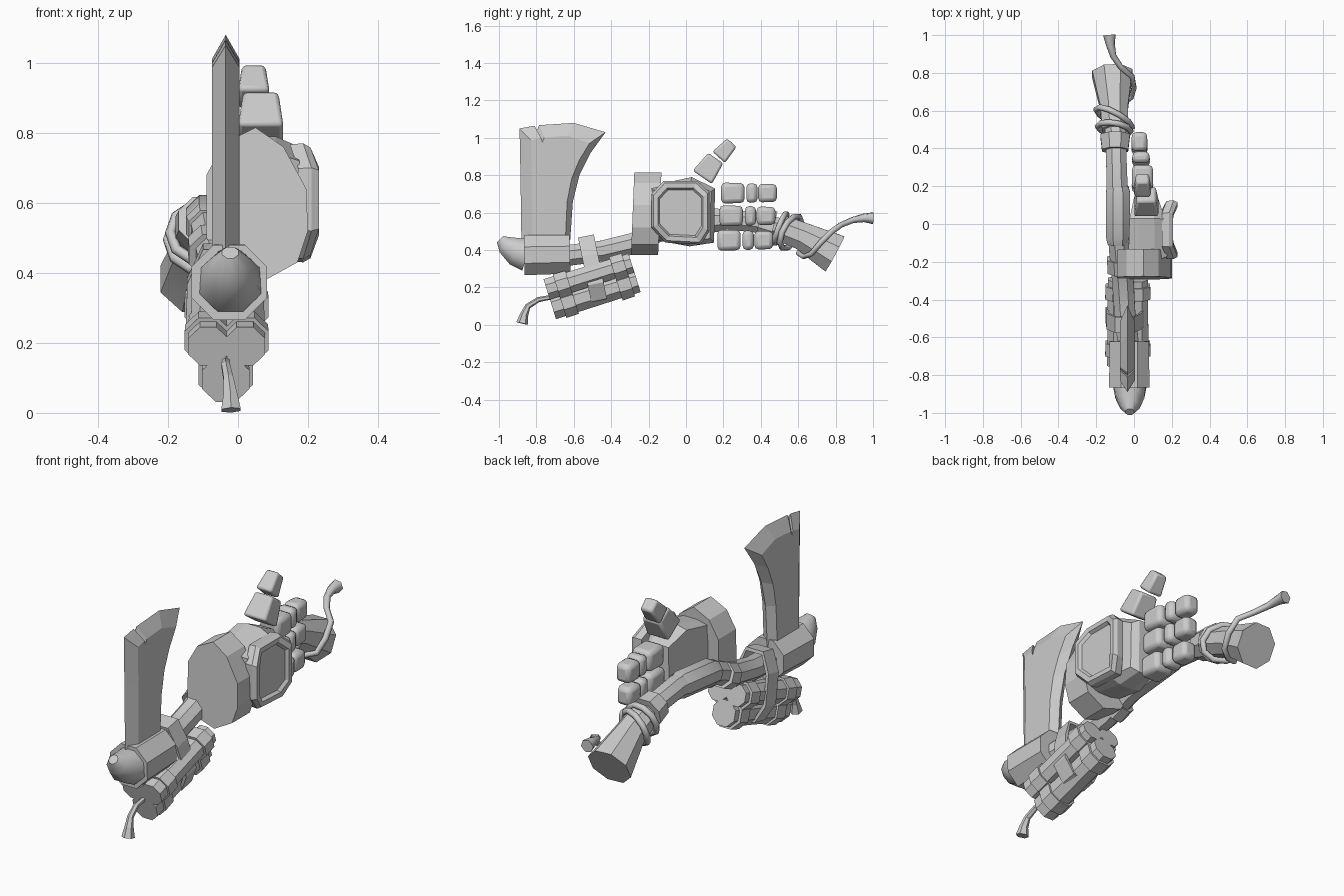
import bpy, bmesh, math
from mathutils import Vector as V

if "Cube" in bpy.data.objects:
    bpy.data.objects.remove(bpy.data.objects["Cube"])

grey = bpy.data.materials.new("plain grey")
grey.use_nodes = True
grey.diffuse_color = (0.6, 0.6, 0.6, 1)
grey.node_tree.nodes["Principled BSDF"].inputs["Base Color"].default_value = grey.diffuse_color
X = V((1, 0, 0))


def finish(name, bm, bevel=0, smooth=0, segments=1):
    bmesh.ops.recalc_face_normals(bm, faces=bm.faces)
    mesh = bpy.data.meshes.new(name)
    bm.to_mesh(mesh)
    bm.free()
    mesh.materials.append(grey)
    ob = bpy.data.objects.new(name, mesh)
    bpy.context.collection.objects.link(ob)
    if bevel:
        mod = ob.modifiers.new("bevel", "BEVEL")
        mod.width, mod.segments = bevel, segments
    if smooth:
        bpy.ops.object.select_all(action="DESELECT")
        ob.select_set(True)
        bpy.context.view_layer.objects.active = ob
        bpy.ops.object.shade_smooth_by_angle(angle=math.radians(smooth))
    return ob


def loft(name, rings, closed=False, **kw):
    """Skin a list of equal-length rings of points and cap the ends."""
    bm = bmesh.new()
    rows = [[bm.verts.new(p) for p in r] for r in rings]
    n = len(rows[0])
    pairs = list(zip(rows, rows[1:])) + ([(rows[-1], rows[0])] if closed else [])
    for a, b in pairs:
        for i in range(n):
            bm.faces.new((a[i], a[(i + 1) % n], b[(i + 1) % n], b[i]))
    if not closed:
        bm.faces.new(rows[0])
        bm.faces.new(rows[-1])
    return finish(name, bm, **kw)


def tube(name, stations, sides=8, flat=1, turn=0.5, **kw):
    """Stations are (x, y, z, radius), running mostly along y and z."""
    pts = [V(s[:3]) for s in stations]
    rings = []
    for i, s in enumerate(stations):
        t = (pts[min(i + 1, len(pts) - 1)] - pts[max(i - 1, 0)]).normalized()
        up = X.cross(t).normalized()
        side = t.cross(up)
        angles = [math.tau * (k + turn) / sides for k in range(sides)]
        rings.append([pts[i] + s[3] * (side * math.cos(a) + up * flat * math.sin(a)) for a in angles])
    return loft(name, rings, **kw)


def rope(name, points, radii, closed=False):
    """A thin six-sided cord swept along a path."""
    cu = bpy.data.curves.new(name, "CURVE")
    cu.dimensions = "3D"
    cu.bevel_depth, cu.bevel_resolution, cu.use_fill_caps = 1, 1, True
    sp = cu.splines.new("POLY")
    sp.points.add(len(points) - 1)
    sp.use_cyclic_u = closed
    for p, co, r in zip(sp.points, points, radii):
        p.co, p.radius = (*co, 1), r
    cu.materials.append(grey)
    ob = bpy.data.objects.new(name, cu)
    bpy.context.collection.objects.link(ob)
    return ob


def block(name, centre, size, tilt=0, taper=1, bevel=0.022):
    """A rounded box, tapered along its local y and tilted about x."""
    bm = bmesh.new()
    bmesh.ops.create_cube(bm, size=1)
    for v in bm.verts:
        if v.co.y > 0:
            v.co.x *= taper
            v.co.z *= taper
        v.co *= V(size)
    ob = finish(name, bm, bevel=bevel, smooth=50, segments=2)
    ob.location, ob.rotation_euler.x = centre, math.radians(tilt)
    return ob


# Handle, flared butt and collars
tube("handle", [(-.03, -.64, .37, .06), (-.05, -.45, .395, .06), (-.06, -.28, .435, .062),
                (-.075, -.13, .51, .062), (-.085, .05, .55, .064), (-.09, .22, .565, .06),
                (-.095, .4, .545, .058), (-.1, .55, .5, .06)], smooth=40)
tube("handle_butt", [(-.1, .5, .52, .075), (-.105, .62, .475, .08), (-.115, .795, .38, .115)], smooth=40)
tube("butt_collar", [(-.1, .39, .55, .075), (-.1, .47, .53, .085)])
tube("front_collar", [(-.075, -.25, .45, .07), (-.08, -.18, .48, .068)])
tube("grip_wrap", [(-.085, -.1, .525, .06), (-.085, -.07, .535, .068),
                   (-.085, .17, .56, .068), (-.085, .2, .563, .06)], smooth=40)

# Blade socket and upturned pommel
tube("blade_socket", [(-.025, -.865, .373, .116), (-.025, -.62, .378, .112)], smooth=0)
tube("pommel", [(-.022, -.85, .375, .096), (-.022, -.91, .393, .083),
                (-.022, -.965, .428, .055), (-.022, -.995, .458, .025)], smooth=50)

# Blade: sharp outline with raised cheeks
edge = [(-.88, .44), (-.885, .8), (-.89, 1.05), (-.81, 1.065), (-.8, 1.035), (-.785, 1.068), (-.6, 1.08),
        (-.43, 1.03), (-.51, .92), (-.57, .8), (-.605, .66), (-.62, .44)]


def cheek(x):
    return [(x, -.7 + (y + .7) * .68, min(z, .7 + (z - .7) * .82 if z > .5 else z)) for y, z in edge]


loft("blade", [cheek(.004), [(-.035, y, z) for y, z in edge], cheek(-.074)])

# Gauntlet cuff
cuff = [(-.09, .5), (-.09, .68), (-.04, .77), (.05, .815), (.13, .76), (.195, .64),
        (.2, .52), (.17, .43), (.07, .375), (-.04, .41)]
loft("cuff", [[(x, y + (z - .6) * .04, z) for x, z in cuff] for y in (-.285, -.14)])

# Palm, tapering in thickness toward the fingers
palm = [(-.2, .46), (-.2, .74), (.03, .79), (.155, .73), (.15, .44), (.02, .42)]


def palm_side(x, shrink, slope):
    return [(x - slope * max(y, 0), .0 + y * shrink, .6 + (z - .6) * shrink) for y, z in palm]


loft("palm", [palm_side(-.03, .92, -.2), palm_side(.03, 1, 0), palm_side(.11, 1, .1), palm_side(.175, .86, .3)])

# Knuckle plate with a recessed centre
octagon = [(-.12, .77), (.06, .77), (.125, .71), (.125, .5), (.08, .43), (-.11, .44), (-.185, .52), (-.185, .7)]


def plate_ring(x, s):
    return [(x + (.012 if abs(z - .6) < .13 else -.012), -.03 + (y + .03) * s, .6 + (z - .6) * s)
            for y, z in octagon]


loft("knuckle_plate", [plate_ring(.16, .98), plate_ring(.198, 1), plate_ring(.219, .93),
                       plate_ring(.219, .78), plate_ring(.203, .72)])

# Fingers: three rows of three joints
for row, (z, shift) in enumerate(((.705, .008), (.583, 0), (.453, -.012))):
    for joint, (y, length, depth) in enumerate(((.242, .125, .115), (.345, .06, .095), (.428, .1, .085))):
        block(f"finger_{row + 1}_joint_{joint + 1}", (.045 - .008 * joint, y + shift, z),
              (depth, length, .112 - .006 * joint), taper=.95)
block("thumb_base", (.065, .123, .84), (.13, .125, .125), tilt=55, taper=.78, bevel=.012)
block("thumb_tip", (.045, .21, .935), (.09, .105, .09), tilt=48, taper=.75, bevel=.012)

# Bundle of three sticks, each with a raised band near both ends
along = V((0, .955, .296))
for i, (x, y, z, r) in enumerate(((-.085, -.745, .19, .062), (.02, -.745, .19, .062), (-.035, -.715, .095, .073))):
    start = V((x, y, z))

    def stick(t, radius):
        return (*(start + along * t), radius)

    tube(f"stick_{i + 1}", [stick(0, r), stick(.475, r * .93)], smooth=0)
    for k, t in enumerate((.055, .37)):
        tube(f"stick_{i + 1}_band_{k + 1}", [stick(t, r + .011), stick(t + .07, r + .009)])

# Strap tying the bundle under the handle
down, wide = V((0, .2, -.98)), V((0, .98, .2))
loop = [(-.1, 0), (-.145, .1), (-.15, .26), (-.1, .35), (-.035, .365), (.03, .35),
        (.07, .26), (.04, .1), (0, 0)]
strap = []
for x, d in loop:
    outer = V((x, -.535, .475)) + down * d
    inner = outer + (V((-.04, -.5, .3)) - outer).normalized() * .018
    strap.append([outer - wide * .043, outer + wide * .043, inner + wide * .043, inner - wide * .043])
loft("strap", strap, closed=True)

# Fuse with a frayed flat end
tube("fuse", [(-.035, -.71, .15, .012), (-.035, -.79, .135, .014), (-.028, -.845, .1, .016),
              (-.022, -.865, .055, .022), (-.02, -.876, .008, .032)], sides=6)

# Cord: two slanted rings, then a tail sweeping round the butt and off the end


def cord_ring(y, z, radius, slant):
    return [(-.105 + radius * math.cos(a), y + radius * (.35 * math.sin(a) - slant * math.cos(a)),
             z + radius * .92 * math.sin(a)) for a in (math.tau * k / 10 for k in range(10))]


for i, ring in enumerate((cord_ring(.505, .515, .088, .15), cord_ring(.56, .495, .095, .5))):
    rope(f"cord_ring_{i + 1}", ring, [.016] * len(ring), True)
rope("cord_tail", [(-.14, .6, .385), (-.07, .63, .365), (-.015, .67, .38), (.0, .72, .44), (-.01, .78, .5),
                   (-.07, .83, .535), (-.11, .89, .56), (-.125, .95, .572), (-.13, 1, .57)],
     [.014, .014, .014, .015, .015, .015, .017, .024, .034])
